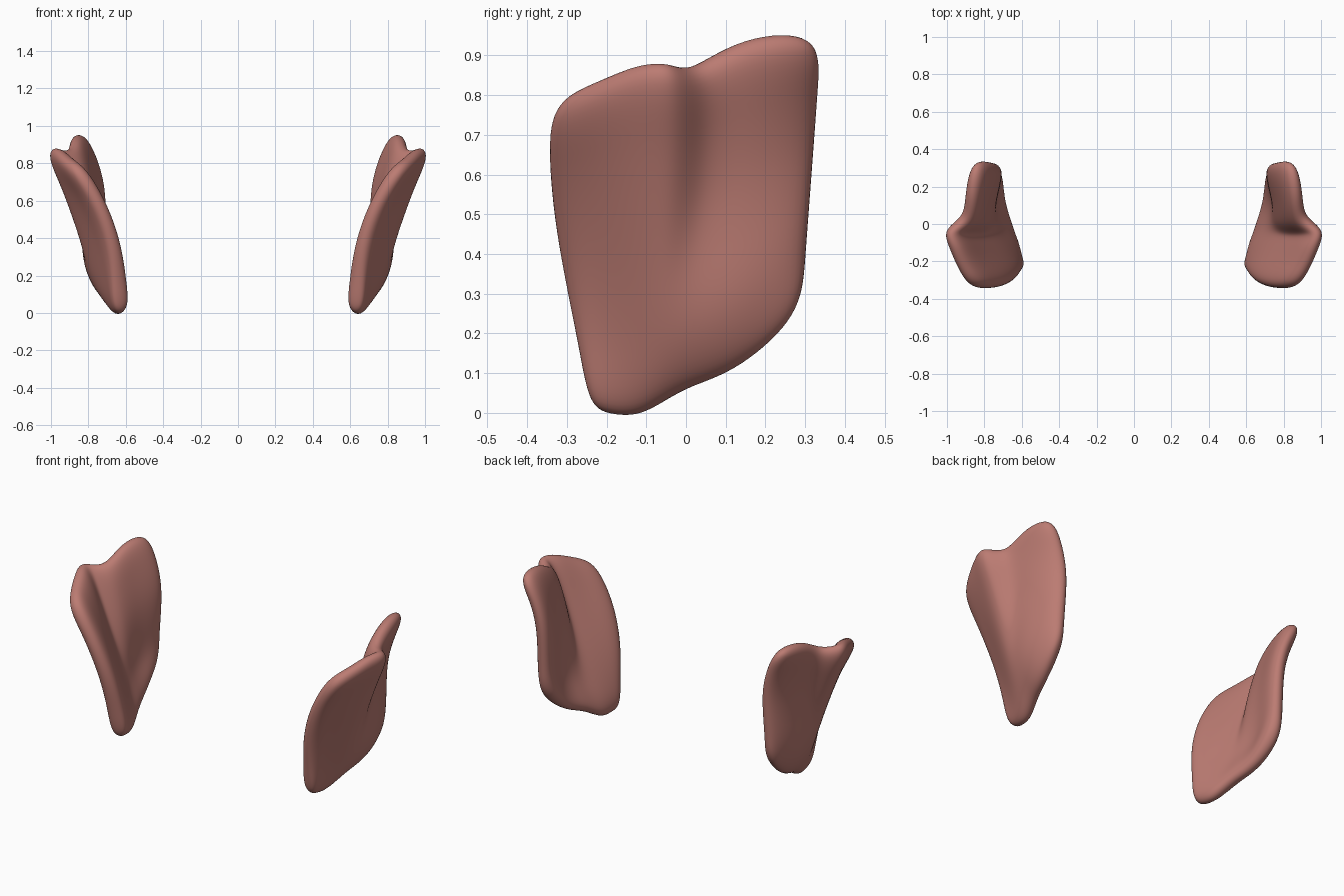
import bpy
import bmesh
from mathutils import Vector

cube = bpy.data.objects.get("Cube")
if cube:
    bpy.data.objects.remove(cube, do_unlink=True)

# One flat bone colour
bone = bpy.data.materials.new("dusty_pink")
bone.use_nodes = True
colour = (0.50, 0.20, 0.17, 1)
bone.diffuse_color = colour
bone.node_tree.nodes["Principled BSDF"].inputs["Base Color"].default_value = colour

# Ribs from front edge to back edge: bottom (y, z), top (y, z), x from bottom to top
RIBS = [
    ((-.24, .01), (-.345, .785), (.62, .63, .64, .68, .75, .86)),
    ((-.19, -.01), (-.23, .835), (.63, .65, .69, .75, .83, .93)),
    ((-.12, -.015), (-.12, .885), (.635, .69, .75, .82, .89, .97)),
    ((-.06, .02), (-.035, .885), (.65, .735, .795, .86, .925, 1.01)),
    ((.01, .065), (.015, .86), (.67, .77, .785, .795, .835, .89)),
    ((.13, .10), (.14, .955), (.71, .795, .79, .795, .83, .88)),
    ((.295, .25), (.35, .965), (.74, .735, .73, .73, .77, .855)),
]
FRONT_BULGE = .03
THICKNESS = .1


def rib_points(index, low, high, xs):
    """Place the points of one rib, bowing the front edge forward."""
    for k, x in enumerate(xs):
        v = k / (len(xs) - 1)
        y, z = Vector(low).lerp(Vector(high), v)
        if index == 0:
            y -= FRONT_BULGE * 6 * v * v * (1 - v)
        yield Vector((x, y, z))


# Folded plate surface: a front wing and a back wing meeting in a groove
bm = bmesh.new()
grid = [[bm.verts.new(p) for p in rib_points(i, *rib)] for i, rib in enumerate(RIBS)]
for a, b in zip(grid, grid[1:]):
    for k in range(len(a) - 1):
        bm.faces.new((a[k], b[k], b[k + 1], a[k + 1]))
mesh = bpy.data.meshes.new("bone_plates")
bm.to_mesh(mesh)
bm.free()
mesh.materials.append(bone)
plates = bpy.data.objects.new("bone_plates", mesh)
bpy.context.collection.objects.link(plates)

# Thicken, round off and mirror to the other side
solid = plates.modifiers.new("thickness", "SOLIDIFY")
solid.thickness = THICKNESS
solid.offset = 0
rounding = plates.modifiers.new("rounding", "SUBSURF")
rounding.levels = rounding.render_levels = 3
mirror = plates.modifiers.new("other_side", "MIRROR")
mirror.use_mirror_merge = False

for face in mesh.polygons:
    face.use_smooth = True
